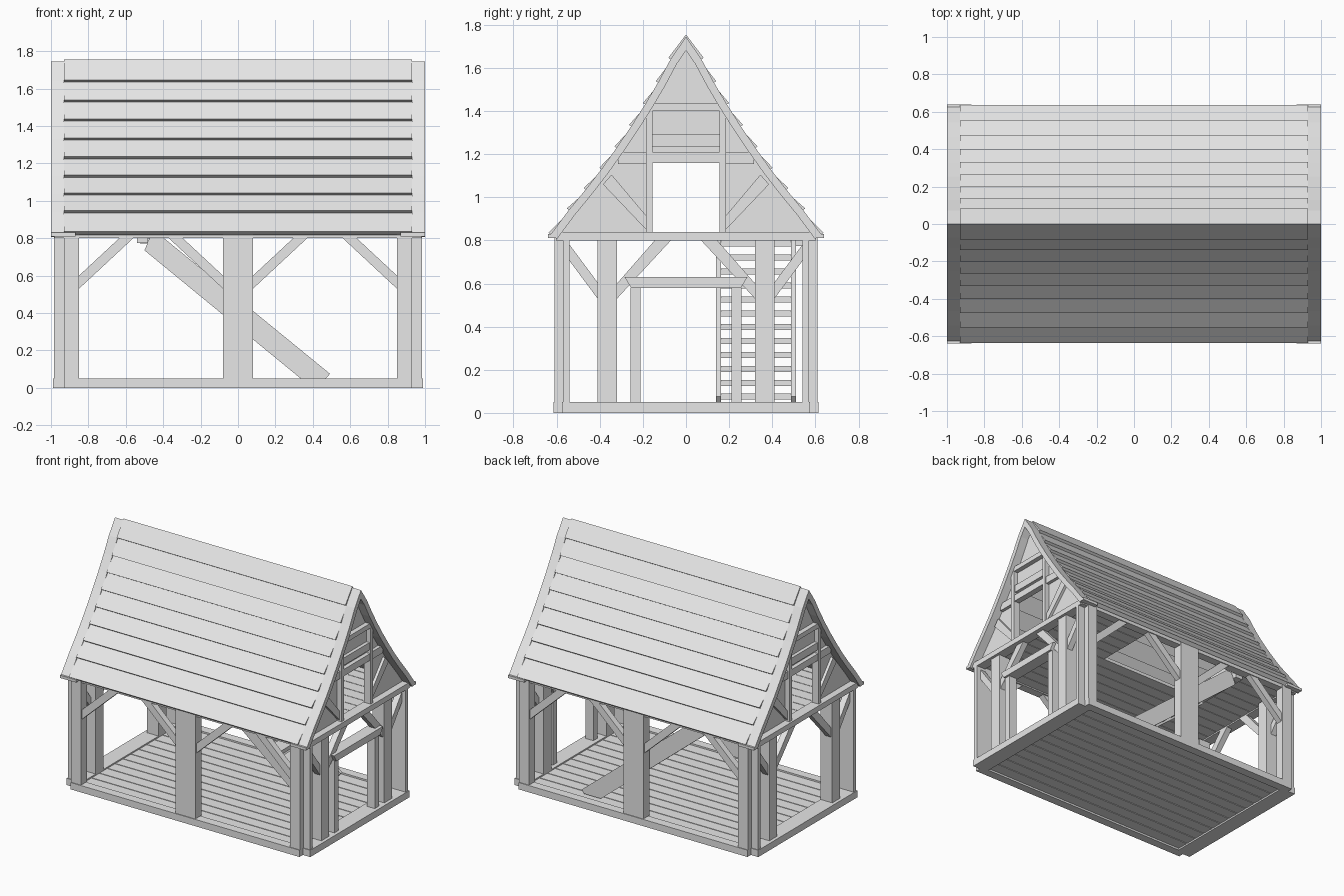
import bpy, bmesh, math

if "Cube" in bpy.data.objects:
    bpy.data.objects.remove(bpy.data.objects["Cube"])

mat = bpy.data.materials.new("pale_grey")
mat.diffuse_color = (0.8, 0.8, 0.8, 1)
mat.use_nodes = True
mat.node_tree.nodes["Principled BSDF"].inputs["Base Color"].default_value = mat.diffuse_color


def prism(name, pts, a, b, axis):
    """Extrude a 2D outline from a to b; axis 'x' takes (y,z), 'y' takes (x,z), 'z' takes (x,y)."""
    place = {'x': lambda p, d: (d, p[0], p[1]),
             'y': lambda p, d: (p[0], d, p[1]),
             'z': lambda p, d: (p[0], p[1], d)}[axis]
    bm = bmesh.new()
    lo = [bm.verts.new(place(p, a)) for p in pts]
    hi = [bm.verts.new(place(p, b)) for p in pts]
    n = len(pts)
    bm.faces.new(lo)
    bm.faces.new(hi[::-1])
    for i in range(n):
        j = (i + 1) % n
        bm.faces.new((lo[i], hi[i], hi[j], lo[j]))
    bmesh.ops.recalc_face_normals(bm, faces=bm.faces)
    me = bpy.data.meshes.new(name)
    bm.to_mesh(me)
    bm.free()
    me.materials.append(mat)
    ob = bpy.data.objects.new(name, me)
    bpy.context.collection.objects.link(ob)
    return ob


def box(name, x0, x1, y0, y1, z0, z1):
    return prism(name, [(x0, y0), (x1, y0), (x1, y1), (x0, y1)], z0, z1, 'z')


def flip(pts, s):
    return [(p * s, q) for p, q in pts]


def sbox(name, sx, sy, x0, x1, y0, y1, z0, z1):
    return box(name, *sorted((sx * x0, sx * x1)), *sorted((sy * y0, sy * y1)), z0, z1)


S = (-1, 1)

# ground sills and floor planks
for s in S:
    sbox("long_sill", 1, s, -0.93, 0.93, 0.55, 0.615, 0, 0.05)
    sbox("end_sill", s, 1, 0.87, 0.99, -0.575, 0.575, 0, 0.05)
N = 12
pitch = 1.1 / N
for i in range(N):
    y = -0.55 + i * pitch
    box("floor_plank", -0.87, 0.87, y + 0.003, y + pitch - 0.003, 0.012, 0.04)

# upper floor planks, cut around the stair opening
for i in range(N):
    y = -0.55 + i * pitch
    spans = [(-0.92, -0.48), (0.35, 0.92)] if 0.08 < y < 0.5 else [(-0.92, 0.92)]
    for x0, x1 in spans:
        box("loft_plank", x0, x1, y + 0.002, y + pitch - 0.002, 0.81, 0.835)
box("stair_trimmer", -0.54, -0.48, 0.1, 0.54, 0.775, 0.812)

# long walls: posts, plates and braces
for sy in S:
    for sx in S:
        sbox("corner_post", sx, sy, 0.85, 0.93, 0.54, 0.61, 0.05, 0.82)
        sbox("corner_end_post", sx, sy, 0.93, 0.985, 0.54, 0.57, 0.05, 0.82)
        sbox("middle_post", sx, sy, 0.001, 0.08, 0.54, 0.61, 0.05, 0.82)
        for q in ([(0.85, 0.53), (0.85, 0.60), (0.635, 0.8), (0.56, 0.8)],
                  [(0.08, 0.53), (0.08, 0.60), (0.295, 0.8), (0.37, 0.8)]):
            prism("long_wall_brace", flip(q, sx), sy * 0.55, sy * 0.595, 'y')
        sbox("eave_end_plate", sx, sy, 0.87, 1.0, 0.60, 0.64, 0.81, 0.83)
    sbox("wall_plate", 1, sy, -0.98, 0.98, 0.54, 0.602, 0.8, 0.838)

# end walls: posts, tie beam and braces
for sx in S:
    sbox("tie_beam", sx, 1, 0.91, 0.985, -0.59, 0.59, 0.8, 0.84)
    for sy in S:
        sbox("end_post", sx, sy, 0.87, 0.965, 0.32, 0.41, 0.05, 0.80)
        for q in ([(0.41, 0.53), (0.41, 0.605), (0.54, 0.78), (0.54, 0.705)],
                  [(0.32, 0.53), (0.32, 0.60), (0.145, 0.8), (0.07, 0.8)]):
            prism("end_wall_brace", flip(q, sy), sx * 0.91, sx * 0.955, 'x')

# doorway on the right end
prism("door_lintel", [(-0.255, 0.58), (0.255, 0.58), (0.285, 0.63), (-0.285, 0.63)], 0.89, 0.98, 'x')
for sy in S:
    sbox("door_post", 1, sy, 0.90, 0.965, 0.21, 0.258, 0.05, 0.58)

# staircase
stringer = [(0.335, 0.05), (0.47, 0.05), (0.492, 0.075), (-0.42, 0.82), (-0.465, 0.82), (-0.5, 0.735)]
for y in (0.14, 0.488):
    prism("stair_stringer", stringer, y, y + 0.022, 'y')
for i in range(12):
    z = 0.075 + i * 0.0645
    x = 0.08 - (z - 0.337) / 0.817
    box("stair_tread", x - 0.055, x + 0.055, 0.16, 0.49, z - 0.014, z + 0.014)

# roof boards: lower outer corners of each course, eave to ridge
T = [(0.637, 0.835), (0.553, 0.948), (0.475, 1.043), (0.402, 1.137), (0.332, 1.236),
     (0.264, 1.336), (0.200, 1.437), (0.140, 1.538), (0.082, 1.646), (0.0, 1.755)]


def normal(i):
    a, b = T[max(i - 1, 0)], T[min(i + 1, len(T) - 1)]
    dy, dz = b[0] - a[0], b[1] - a[1]
    l = math.hypot(dy, dz)
    return dz / l, -dy / l


def inset(i, d):
    n = normal(i)
    return T[i][0] - n[0] * d, T[i][1] - n[1] * d


last = len(T) - 1
for sy in S:
    for i in range(last):
        up = T[last] if i == last - 1 else inset(i + 1, 0.02)
        up_in = (0.0, 1.70) if i == last - 1 else inset(i + 1, 0.04)
        prism("roof_board", flip([T[i], up, up_in, inset(i, 0.03)], sy), -0.93, 0.93, 'x')
    # curved verge timbers at both ends
    outer = [inset(i, 0.012) for i in range(last)] + [(0, 1.745)]
    inner = [(0, 1.68)] + [inset(i, 0.048) for i in range(last - 1, -1, -1)]
    for sx in S:
        prism("verge_board", flip(outer + inner, sy), sx * 0.93, sx * 1.0, 'x')

# gable ends: infill, studs, collars and braces
for sx in S:
    for sy in S:
        prism("gable_side_infill", flip([(0.155, 0.83), (0.585, 0.83), (0.47, 1.0), (0.36, 1.13),
                                         (0.155, 1.44)], sy), sx * 0.915, sx * 0.935, 'x')
        sbox("gable_stud", sx, sy, 0.92, 0.97, 0.155, 0.185, 0.84, 1.40)
        prism("gable_brace", flip([(0.185, 0.85), (0.185, 0.915), (0.345, 1.105), (0.385, 1.06)], sy),
              sx * 0.92, sx * 0.955, 'x')
        sbox("side_collar", sx, sy, 0.92, 0.96, 0.185, 0.315, 1.155, 1.21)
    prism("gable_top_infill", [(-0.155, 1.18), (0.155, 1.18), (0.155, 1.43), (0, 1.70), (-0.155, 1.43)],
          sx * 0.915, sx * 0.935, 'x')
    sbox("window_head", sx, 1, 0.92, 0.965, -0.155, 0.155, 1.16, 1.21)
    sbox("window_upper_rail", sx, 1, 0.92, 0.96, -0.155, 0.155, 1.235, 1.29)
    prism("upper_collar", [(-0.18, 1.40), (0.18, 1.40), (0.155, 1.435), (-0.155, 1.435)],
          sx * 0.92, sx * 0.97, 'x')
